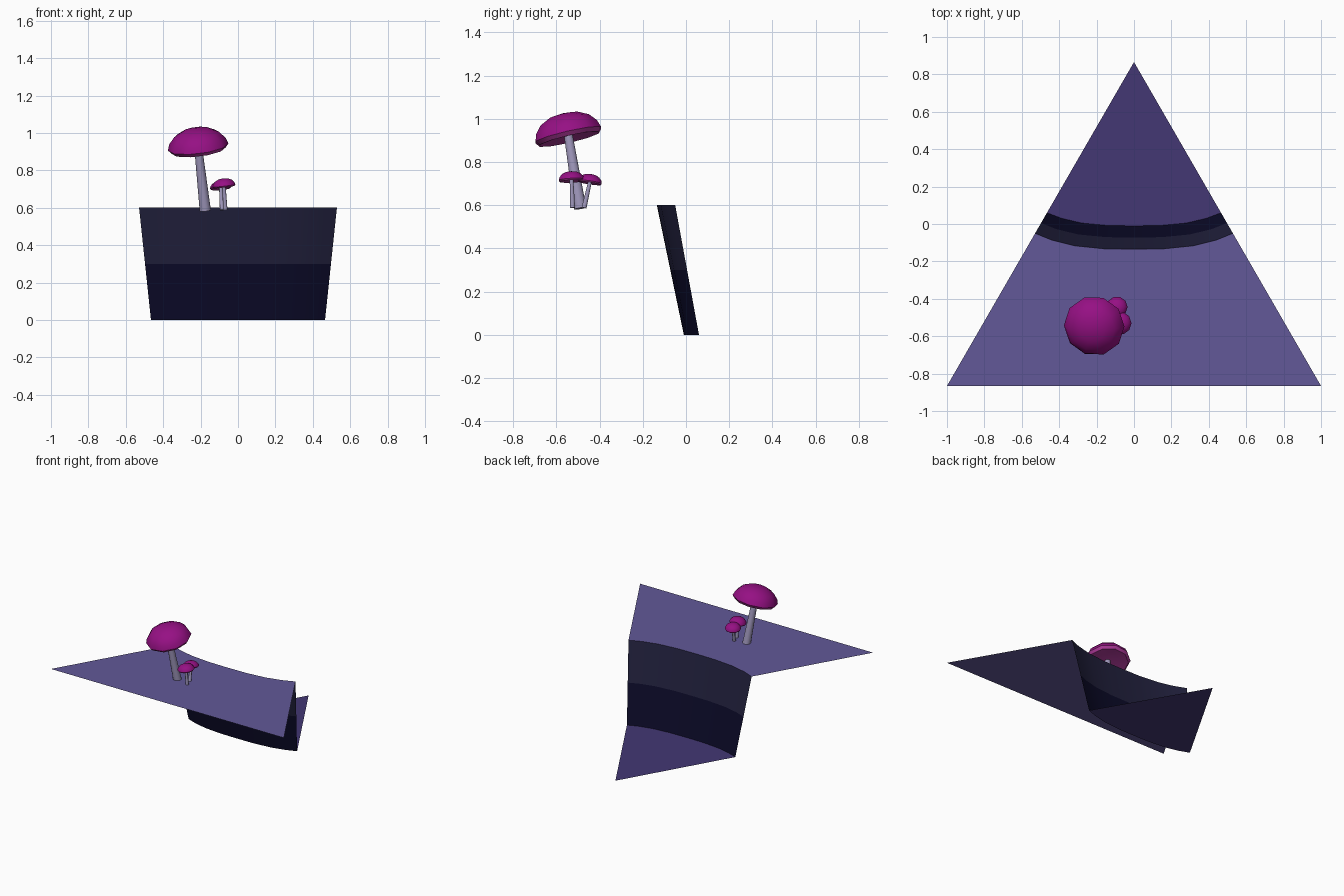
import bpy, bmesh, math
from mathutils import Vector

cube = bpy.data.objects.get("Cube")
if cube:
    bpy.data.objects.remove(cube)


def material(name, rgb):
    """Flat material from 0-255 display colour, stored as linear values."""
    lin = [((c / 255 + 0.055) / 1.055) ** 2.4 for c in rgb]
    m = bpy.data.materials.new(name)
    m.use_nodes = True
    m.diffuse_color = (*lin, 1)
    bsdf = m.node_tree.nodes["Principled BSDF"]
    bsdf.inputs["Base Color"].default_value = (*lin, 1)
    bsdf.inputs["Roughness"].default_value = 0.8
    return m


UPPER = material("upper ground violet", (98, 89, 152))
LOWER = material("lower ground purple", (67, 55, 116))
ROCK_TOP = material("cliff upper slate", (34, 33, 62))
ROCK_LOW = material("cliff lower navy", (12, 11, 42))
CAP = material("cap magenta", (150, 16, 132))
GILL = material("cap underside pink", (172, 56, 152))
STEM = material("stem lilac grey", (158, 150, 186))


def finish(name, bm, mats, smooth=False):
    mesh = bpy.data.meshes.new(name)
    bm.to_mesh(mesh)
    bm.free()
    for m in mats:
        mesh.materials.append(m)
    ob = bpy.data.objects.new(name, mesh)
    bpy.context.collection.objects.link(ob)
    if smooth:
        bpy.ops.object.select_all(action='DESELECT')
        ob.select_set(True)
        bpy.context.view_layer.objects.active = ob
        bpy.ops.object.shade_smooth_by_angle(angle=math.radians(40))
    return ob


# Triangular terrain, split by a curved cliff
APEX, HEIGHT = 0.866, 0.6
STEPS = (-1, -0.83, -0.6, -0.3, 0, 0.3, 0.6, 0.83, 1)


def cliff_row(f):
    """Curved line across the triangle at height fraction f."""
    end = 0.06 - 0.11 * f
    mid = -0.01 - 0.125 * f
    half = (APEX - end) / math.sqrt(3)
    return [Vector((half * t, mid + (end - mid) * abs(t) ** 3, HEIGHT * f))
            for t in STEPS]


def flat_sheet(name, points, mat):
    bm = bmesh.new()
    face = bm.faces.new([bm.verts.new(p) for p in points])
    face.normal_update()
    if face.normal.z < 0:
        face.normal_flip()
    bmesh.ops.triangulate(bm, faces=[face])
    finish(name, bm, [mat])


flat_sheet("upper_ground",
           cliff_row(1) + [Vector((1, -APEX, HEIGHT)), Vector((-1, -APEX, HEIGHT))],
           UPPER)
flat_sheet("lower_ground", cliff_row(0) + [Vector((0, APEX, 0))], LOWER)

bm = bmesh.new()
rows = [[bm.verts.new(p) for p in cliff_row(f)] for f in (0, 0.5, 1)]
for i in range(2):
    for k in range(len(STEPS) - 1):
        a, b = rows[i], rows[i + 1]
        f = bm.faces.new((a[k], b[k], b[k + 1], a[k + 1]))
        f.material_index = i
finish("cliff", bm, [ROCK_LOW, ROCK_TOP], smooth=True)


def lathe(name, profile, centre, axis, mats, sides=10, split=0):
    """Revolve (radius, height) pairs; segments below split use material 0."""
    bm = bmesh.new()
    turn = Vector((0, 0, 1)).rotation_difference(Vector(axis))
    rings = []
    for r, h in profile:
        count = 1 if r == 0 else sides
        rings.append([bm.verts.new(turn @ Vector((
            r * math.cos(math.tau * k / sides),
            r * math.sin(math.tau * k / sides), h)) + Vector(centre))
            for k in range(count)])
    for i in range(len(rings) - 1):
        a, b = rings[i], rings[i + 1]
        for k in range(sides):
            n = (k + 1) % sides
            if len(a) == 1:
                loop = (a[0], b[n], b[k])
            elif len(b) == 1:
                loop = (a[k], a[n], b[0])
            else:
                loop = (a[k], a[n], b[n], b[k])
            bm.faces.new(loop).material_index = 0 if i < split else len(mats) - 1
    return finish(name, bm, mats, smooth=True)


# Mushrooms: a tapered stem under a tilted dome cap
CAP_SHAPE = ((0, -0.02), (0.9, -0.12), (1, 0), (0.93, 0.2),
             (0.74, 0.42), (0.42, 0.58), (0, 0.64))


def mushroom(prefix, base, centre, radius, tilt, r_base, r_top):
    foot, head = Vector(base), Vector(centre)
    axis = head - foot
    lathe(prefix + "_stem",
          [(0, 0), (r_base, 0), (r_top, axis.length), (0, axis.length)],
          foot, axis, [STEM])
    lathe(prefix + "_cap", [(r * radius, h * radius) for r, h in CAP_SHAPE],
          head, tilt, [GILL, CAP], split=2)


mushroom("large_mushroom", (-0.175, -0.49, 0.585), (-0.213, -0.545, 0.925),
         0.163, (-0.12, -0.23, 1), 0.03, 0.021)
mushroom("small_front_mushroom", (-0.068, -0.525, 0.588), (-0.075, -0.53, 0.718),
         0.062, (-0.12, -0.05, 1), 0.012, 0.009)
mushroom("small_back_mushroom", (-0.085, -0.472, 0.588), (-0.092, -0.445, 0.708),
         0.058, (-0.1, 0.15, 1), 0.012, 0.009)
